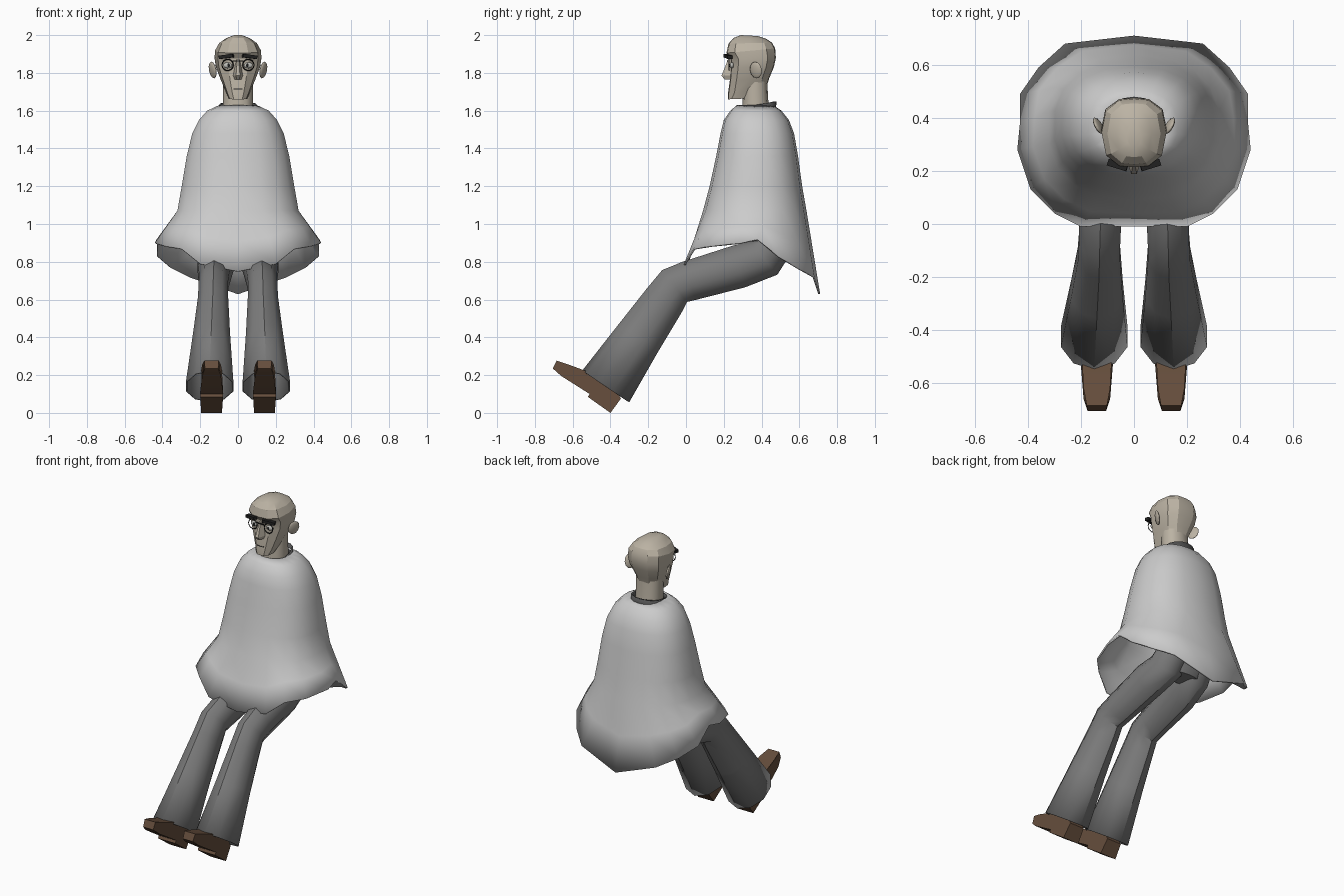
import bpy, bmesh
from math import sin, cos, pi, radians
from mathutils import Vector

if "Cube" in bpy.data.objects:
    bpy.data.objects.remove(bpy.data.objects["Cube"])


def material(name, rgb):
    m = bpy.data.materials.new(name)
    m.diffuse_color = (*rgb, 1)
    m.use_nodes = True
    m.node_tree.nodes["Principled BSDF"].inputs["Base Color"].default_value = m.diffuse_color
    return m


SKIN = material("skin", (0.50, 0.45, 0.37))
CLOTH = material("dark_cloth", (0.20, 0.20, 0.20))
COLLAR = material("collar_grey", (0.09, 0.09, 0.09))
LEATHER = material("leather", (0.13, 0.075, 0.045))
BLACK = material("black", (0.015, 0.015, 0.015))
WHITE = material("eye_white", (0.5, 0.5, 0.47))


def finish(name, bm, mat=None, angle=40):
    bmesh.ops.recalc_face_normals(bm, faces=bm.faces)
    me = bpy.data.meshes.new(name)
    bm.to_mesh(me)
    bm.free()
    ob = bpy.data.objects.new(name, me)
    bpy.context.collection.objects.link(ob)
    if mat:
        me.materials.append(mat)
    bpy.ops.object.select_all(action='DESELECT')
    ob.select_set(True)
    bpy.context.view_layer.objects.active = ob
    bpy.ops.object.shade_smooth_by_angle(angle=radians(angle))
    return ob


def loft(name, rings, mat=None, caps=(True, True), angle=40):
    bm = bmesh.new()
    vs = [[bm.verts.new(p) for p in r] for r in rings]
    n = len(vs[0])
    for a, b in zip(vs, vs[1:]):
        for i in range(n):
            j = (i + 1) % n
            bm.faces.new((a[i], a[j], b[j], b[i]))
    if caps[0]:
        bm.faces.new(vs[0])
    if caps[1]:
        bm.faces.new(vs[-1])
    return finish(name, bm, mat, angle)


def mirrored(half):
    # close a half ring that starts and ends on x = 0
    return half + [(-x, y, z) for x, y, z in half[-2:0:-1]]


def thicken(ob, t):
    mod = ob.modifiers.new("thickness", 'SOLIDIFY')
    mod.thickness, mod.offset = t, -1


def oval(z, hw, yf, yb, n=9, tilt=0.0, p=0.85):
    half = []
    for i in range(n + 1):
        s, c = sin(pi * i / n), cos(pi * i / n)
        c = abs(c) ** p * (1 if c > 0 else -1)
        x = 0 if i in (0, n) else hw * s ** p
        half.append((x, (yf + yb) / 2 - (yb - yf) / 2 * c, z - tilt * c))
    return half


# Poncho: oval rings flaring to a wavy hem
hem = [(0, -.01, .75), (.20, -.01, .79), (.30, .04, .87), (.39, .13, .885),
       (.44, .28, .90), (.43, .38, .92), (.43, .49, .83), (.36, .59, .77),
       (.26, .68, .72), (0, .71, .63)]
body = [oval(*r) for r in [(1.63, .10, .27, .46), (1.60, .165, .235, .505),
                           (1.55, .21, .20, .545), (1.48, .245, .183, .572),
                           (1.36, .275, .16, .593), (1.20, .302, .125, .615),
                           (1.07, .325, .09, .638)]]
flare = [tuple(Vector(a).lerp(Vector(b), .5)) for a, b in zip(body[-1], hem)]
poncho = loft("poncho", [mirrored(r) for r in body + [flare, hem]], caps=(False, False))
thicken(poncho, .01)

# Collar
collar = loft("collar", [mirrored(oval(1.57, .11, .25, .47)),
                         mirrored(oval(1.63, .10, .25, .48, tilt=.018))],
              COLLAR, caps=(False, False))
thicken(collar, .012)


# Trouser legs: ten-sided sections along the bent leg (cx, y, z, half width, half depth, tilt)
def leg_section(s, cx, y, z, hw, hd, deg):
    up = (-sin(radians(deg)), cos(radians(deg)))
    pts = []
    for i in range(10):
        a = 2 * pi * i / 10
        pts.append((s * (cx + hw * sin(a)), y + hd * cos(a) * up[0], z + hd * cos(a) * up[1]))
    return pts


leg = [(.15, -.425, .14, .132, .15, 56), (.14, -.25, .40, .103, .127, 56),
       (.132, -.115, .595, .084, .112, 54), (.13, -.06, .672, .082, .107, 38),
       (.127, .02, .70, .083, .107, 20), (.12, .28, .775, .098, .115, 18),
       (.10, .41, .82, .10, .115, 40), (.09, .47, .90, .10, .11, 80)]
for side, s in (("right", 1), ("left", -1)):
    trouser = loft(side + "_trouser_leg", [leg_section(s, *r) for r in leg],
                   CLOTH, caps=(False, True))
    thicken(trouser, .008)

# Hips under the poncho
loft("hips", [mirrored(oval(*r)) for r in [(.76, .10, .38, .50), (.84, .17, .33, .54),
                                           (1.0, .17, .32, .54)]], CLOTH)

# Shoes: side profile (y, z, half width) bridged across x
shoe = [(-.705, .235, .035), (-.66, .195, .05), (-.51, .10, .062), (-.52, .085, .06),
        (-.40, 0, .055), (-.345, .075, .05), (-.40, .20, .045), (-.53, .222, .055),
        (-.62, .255, .05), (-.685, .277, .038)]
for side, s in (("right", 1), ("left", -1)):
    loft(side + "_shoe", [[(s * .14 + k * w, y, z) for y, z, w in shoe] for k in (-1, 1)],
         LEATHER, angle=25)

# Head: stacked rings with a flat face (z front, z back, half width, front y, back y)
HEAD = [(0, 0), (.45, .02), (.86, .17), (1, .5), (.87, .82), (.45, .98), (0, 1)]


def head_ring(zf, zb, hw, yf, yb):
    return mirrored([(hw * x, yf + (yb - yf) * t, zf + (zb - zf) * t) for x, t in HEAD])


loft("head", [head_ring(*r) for r in [
    (1.66, 1.665, .05, .222, .335), (1.69, 1.72, .066, .222, .425),
    (1.76, 1.77, .092, .232, .44), (1.83, 1.83, .117, .238, .465),
    (1.875, 1.88, .124, .236, .476), (1.905, 1.93, .122, .214, .472),
    (1.955, 1.96, .10, .225, .455), (1.985, 1.98, .065, .252, .425),
    (2.0, 1.995, .028, .29, .38)]], SKIN, angle=25)

# Neck
loft("neck", [mirrored(oval(z, .08, yf, yb, 6)) for z, yf, yb in
              ((1.57, .295, .445), (1.66, .30, .435), (1.76, .30, .43))], SKIN)

# Nose wedge
loft("nose", [[(-w, .25, z), (-w * .35, y, z), (w * .35, y, z), (w, .25, z)]
              for z, w, y in ((1.87, .012, .222), (1.785, .03, .188), (1.765, .022, .205))],
     SKIN, angle=20)


def blob(name, loc, size, mat, tilt=0.0, turn=0.0, box=False):
    if box:
        bpy.ops.mesh.primitive_cube_add(size=2, location=loc)
    else:
        bpy.ops.mesh.primitive_uv_sphere_add(segments=10, ring_count=6, location=loc)
    ob = bpy.context.object
    ob.name, ob.scale, ob.rotation_euler = name, size, (0, tilt, turn)
    ob.data.materials.append(mat)
    bpy.ops.object.shade_smooth_by_angle(angle=radians(40))


# Ears, eyes, brows and spectacles on both sides
for side, s in (("right", 1), ("left", -1)):
    blob(side + "_ear", (s * .134, .37, 1.815), (.012, .036, .045), SKIN, s * .2, -s * .5)
    blob(side + "_eye", (s * .055, .243, 1.84), (.024, .012, .016), WHITE)
    blob(side + "_pupil", (s * .05, .234, 1.84), (.008, .005, .009), BLACK)
    blob(side + "_eyebrow", (s * .062, .222, 1.887), (.038, .013, .009), BLACK, s * .12, s * .3, True)
    bpy.ops.mesh.primitive_torus_add(location=(s * .055, .228, 1.842), rotation=(pi / 2, 0, 0),
                                     major_radius=.03, minor_radius=.003,
                                     major_segments=14, minor_segments=4)
    bpy.context.object.name = side + "_spectacle_rim"
    bpy.context.object.data.materials.append(BLACK)
blob("spectacle_bridge", (0, .22, 1.862), (.028, .003, .003), BLACK, box=True)
blob("mouth", (0, .228, 1.715), (.025, .003, .002), BLACK, box=True)
